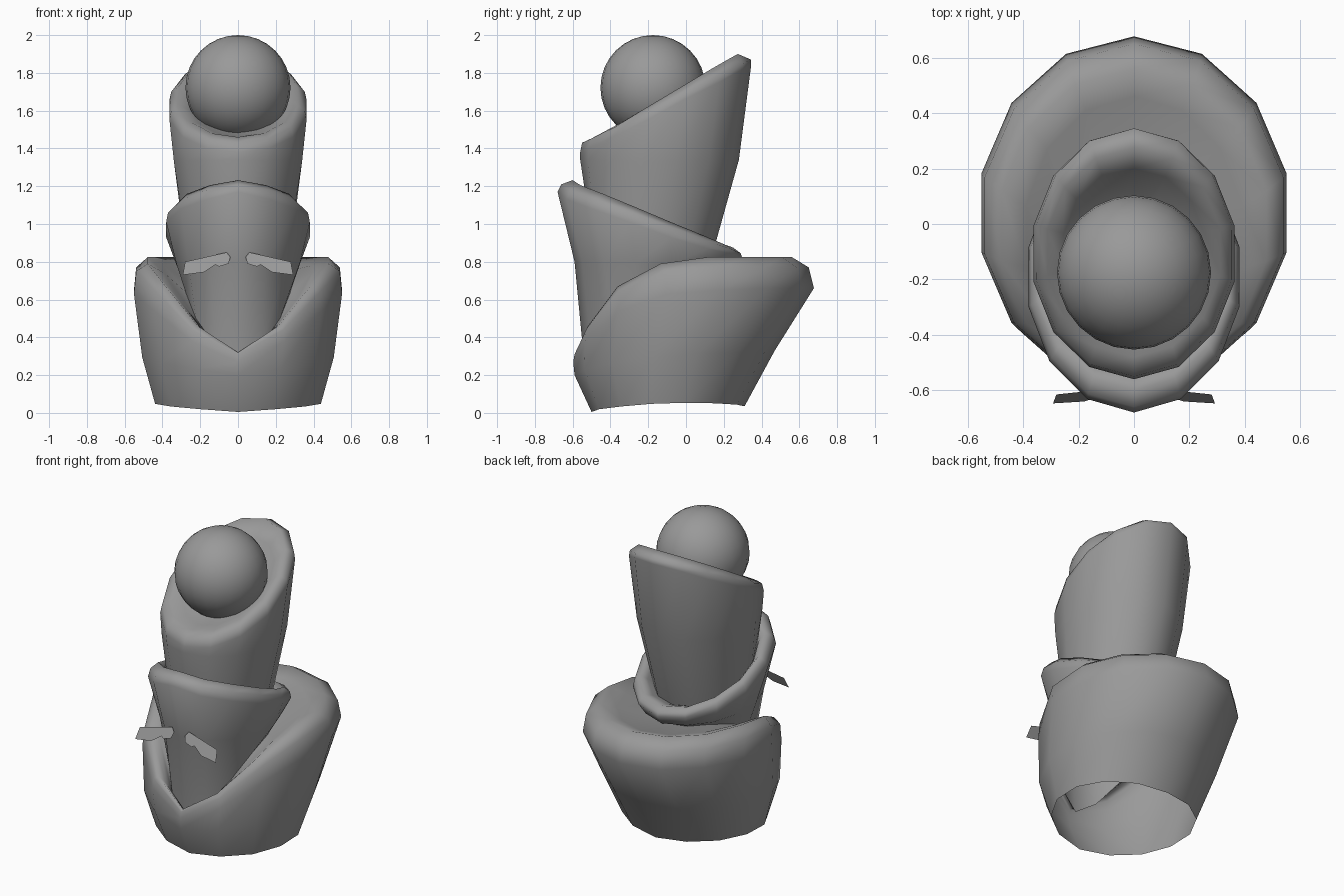
import bpy, bmesh, math

SIDES = 14
HALF = SIDES // 2

grey = bpy.data.materials.new("plain grey")
grey.diffuse_color = (0.32, 0.32, 0.32, 1)


def finish(name, bm, smooth=True):
    mesh = bpy.data.meshes.new(name)
    bm.to_mesh(mesh)
    bm.free()
    mesh.materials.append(grey)
    for p in mesh.polygons:
        p.use_smooth = smooth
    obj = bpy.data.objects.new(name, mesh)
    bpy.context.collection.objects.link(obj)
    return obj


def height(zs, f):
    """Interpolate heights evenly spread from front (f=0) to back (f=1)."""
    p = f * (len(zs) - 1)
    i = min(int(p), len(zs) - 2)
    return zs[i] + (zs[i + 1] - zs[i]) * (p - i)


def loft(name, rings, cap=False):
    """Ring: half width, front y, back y, heights from front to back."""
    bm = bmesh.new()
    loops = []
    for rx, yf, yb, zs in rings:
        loop = []
        for k in range(SIDES):
            t = 2 * math.pi * k / SIDES
            f = min(k, SIDES - k) / HALF
            y = (yf + yb) / 2 - math.cos(t) * (yb - yf) / 2
            loop.append(bm.verts.new((rx * math.sin(t), y, height(zs, f))))
        loops.append(loop)
    for a, b in zip(loops, loops[1:]):
        for k in range(SIDES):
            n = (k + 1) % SIDES
            bm.faces.new((a[k], a[n], b[n], b[k]))
    if cap:
        bm.faces.new(loops[-1])
    return finish(name, bm)


# Wide base collar with a notched front and a shallow dished top
base = [
    (.45, -.50, .31, [.005, .03, .055, .05, .035]),
    (.52, -.59, .47, [.2, .31, .33]),
    (.565, -.597, .677, [.27, .38, .54, .63, .65, .66, .66, .66]),
    (.553, -.59, .65, [.31, .44, .64, .75, .77, .77, .77, .77]),
    (.49, -.575, .56, [.32, .46, .67, .79, .825, .825, .825, .825]),
    (.40, -.55, .46, [.30, .42, .60, .74, .78, .79, .79, .79]),
    (.285, -.54, .20, [.28, .36, .50, .64, .70, .74, .74, .74]),
]
loft("base_collar", base)

# Middle collar, rim raised at the front
middle = [
    base[-1],
    (.335, -.59, .25, [.80, .79, .76]),
    (.39, -.68, .298, [1.17, 1.13, 1.08, 1.01, .93, .87, .84, .82]),
    (.38, -.66, .29, [1.21, 1.18, 1.13, 1.06, .98, .91, .865, .845]),
    (.345, -.60, .25, [1.232, 1.205, 1.16, 1.09, 1.01, .94, .89, .875]),
    (.31, -.55, .19, [1.20, 1.17, 1.12, 1.05, .97, .91, .87, .86]),
    (.295, -.53, .14, [1.14, 1.11, 1.06, 1.0, .93, .88, .85, .84]),
]
loft("middle_collar", middle)

# Top collar, rim raised at the back, holding the ball
top = [
    middle[-1],
    (.348, -.56, .28, [1.34, 1.33, 1.34]),
    (.372, -.56, .345, [1.38, 1.40, 1.46, 1.55, 1.66, 1.75, 1.82, 1.84]),
    (.362, -.55, .345, [1.43, 1.45, 1.51, 1.60, 1.70, 1.79, 1.85, 1.87]),
    (.32, -.48, .275, [1.46, 1.48, 1.54, 1.63, 1.73, 1.82, 1.88, 1.90]),
    (.26, -.40, .20, [1.46, 1.48, 1.53, 1.60, 1.68, 1.75, 1.79, 1.80]),
    (.10, -.25, .02, [1.50, 1.60]),
]
loft("top_collar", top, cap=True)

# Ball resting in the top collar
bm = bmesh.new()
bmesh.ops.create_uvsphere(bm, u_segments=24, v_segments=16, radius=.278)
bmesh.ops.translate(bm, verts=bm.verts, vec=(0, -.175, 1.722))
finish("ball", bm)

# Thin brow plates, leaning forward at the bottom
brow = [(.04, .825), (.06, .85), (.28, .80), (.292, .73),
        (.18, .745), (.12, .785), (.10, .775), (.05, .79)]
for side, label in ((1, "right"), (-1, "left")):
    bm = bmesh.new()
    pts = [bm.verts.new((side * x, -.592 - .46 * (.85 - z), z)) for x, z in brow]
    bm.faces.new(pts if side < 0 else pts[::-1])
    finish(label + "_brow", bm, smooth=False)
